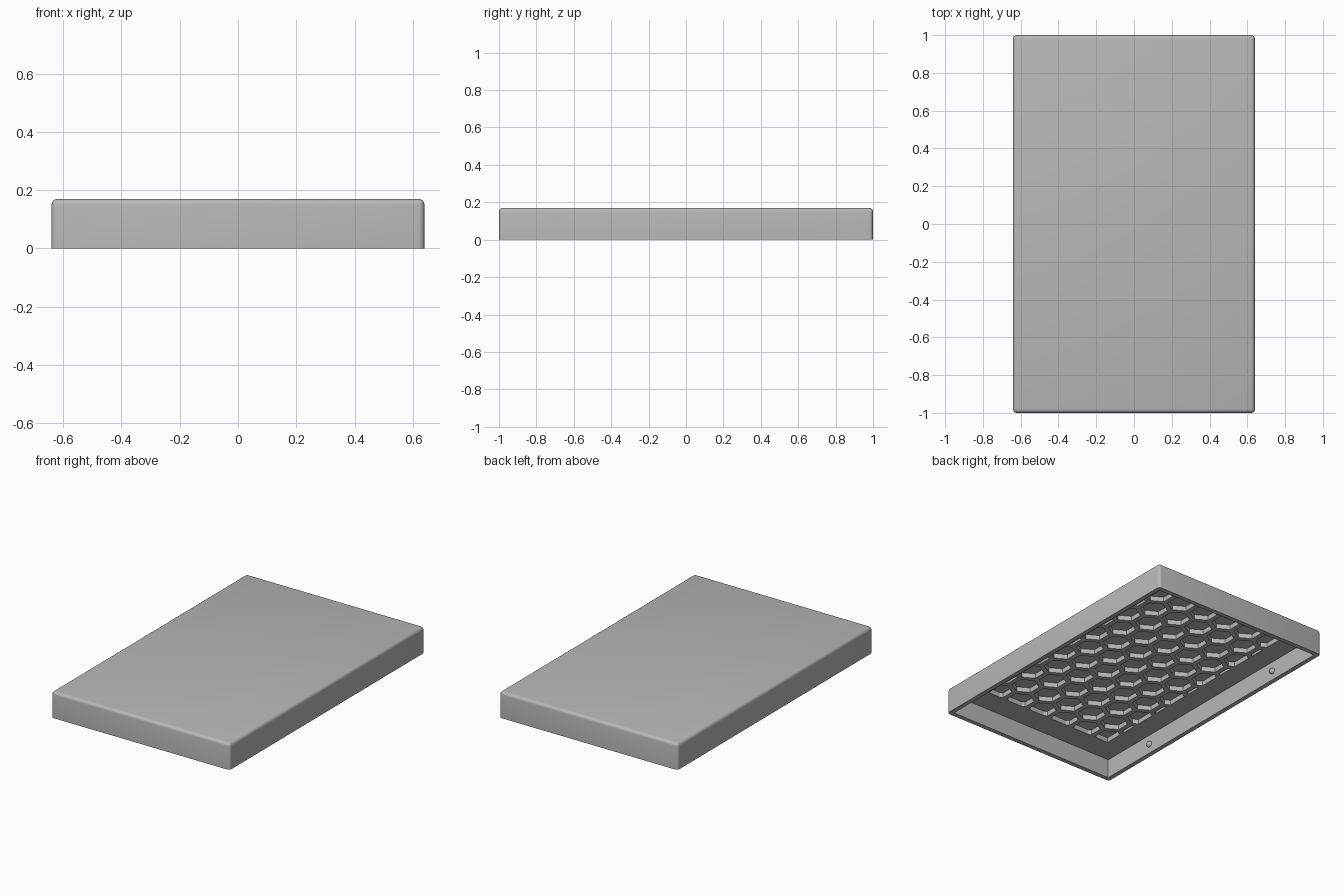
import bpy, bmesh, math
from mathutils import Matrix, Vector

old = bpy.data.objects.get("Cube")
if old:
    bpy.data.objects.remove(old, do_unlink=True)

HALF_X, HALF_Y, HEIGHT = 0.64, 1.0, 0.17
WALL, CEILING = 0.03, 0.124
FIELD_X, FIELD_Y = 0.47, 0.81       # extent of the honeycomb
PITCH, HEX_R, POCKET_TOP = 0.175, 0.083, 0.155

grey = bpy.data.materials.new("plain_grey")
grey.use_nodes = True
colour = (0.48, 0.48, 0.48, 1)
grey.diffuse_color = colour
grey.node_tree.nodes["Principled BSDF"].inputs["Base Color"].default_value = colour


def make_object(name, bm):
    bmesh.ops.recalc_face_normals(bm, faces=bm.faces)
    mesh = bpy.data.meshes.new(name)
    bm.to_mesh(mesh)
    bm.free()
    mesh.materials.append(grey)
    obj = bpy.data.objects.new(name, mesh)
    bpy.context.collection.objects.link(obj)
    return obj


def box(hx, hy, z0, z1):
    bm = bmesh.new()
    bmesh.ops.create_cube(bm, size=1)
    bmesh.ops.scale(bm, vec=(2 * hx, 2 * hy, z1 - z0), verts=bm.verts)
    bmesh.ops.translate(bm, vec=(0, 0, (z0 + z1) / 2), verts=bm.verts)
    return bm


def activate(obj):
    bpy.ops.object.select_all(action='DESELECT')
    obj.select_set(True)
    bpy.context.view_layer.objects.active = obj


def cut(obj, cutter):
    cutter.hide_render = True
    mod = obj.modifiers.new("cut", 'BOOLEAN')
    mod.operation, mod.solver, mod.object = 'DIFFERENCE', 'EXACT', cutter
    activate(obj)
    bpy.ops.object.modifier_apply(modifier=mod.name)
    bpy.data.objects.remove(cutter, do_unlink=True)


# Lid shell: block with rounded top and corners, sharp bottom rim
bm = box(HALF_X, HALF_Y, 0, HEIGHT)
edges = [e for e in bm.edges if max(v.co.z for v in e.verts) > HEIGHT / 2]
bmesh.ops.bevel(bm, geom=edges, offset=0.02, segments=4, profile=0.5, affect='EDGES')
lid = make_object("lid_shell", bm)

# Open cavity underneath
cut(lid, make_object("cavity_cutter", box(HALF_X - WALL, HALF_Y - WALL, -0.1, CEILING)))

# Honeycomb pockets in the ceiling, trimmed to a rectangle
bm = bmesh.new()
row_step = PITCH * math.sqrt(3) / 2
z0 = CEILING - 0.02
for row in range(-6, 7):
    for col in range(-4, 5):
        x = (col + 0.5 * (row % 2)) * PITCH
        y = row * row_step
        if abs(x) > FIELD_X + 0.06 or abs(y) > FIELD_Y + 0.06:
            continue
        place = Matrix.Translation((x, y, (z0 + POCKET_TOP) / 2))
        hexagon = bmesh.ops.create_cone(bm, cap_ends=True, segments=6, radius1=HEX_R,
                                        radius2=HEX_R, depth=POCKET_TOP - z0)["verts"]
        # points face the front and back
        if max(v.co.x for v in hexagon) > HEX_R * 0.95:
            place = place @ Matrix.Rotation(math.pi / 6, 4, 'Z')
        bmesh.ops.transform(bm, matrix=place, verts=hexagon)
for normal, limit in (((1, 0, 0), FIELD_X), ((-1, 0, 0), FIELD_X),
                      ((0, 1, 0), FIELD_Y), ((0, -1, 0), FIELD_Y)):
    bmesh.ops.bisect_plane(bm, geom=bm.verts[:] + bm.edges[:] + bm.faces[:],
                           plane_co=Vector(normal) * limit, plane_no=normal,
                           clear_outer=True)
    bmesh.ops.holes_fill(bm, edges=[e for e in bm.edges if e.is_boundary], sides=0)
cut(lid, make_object("pocket_cutter", bm))
activate(lid)
bpy.ops.object.shade_smooth_by_angle(angle=math.radians(30))

# Small snap bumps on the long inner walls
for side, label in ((1, "left"), (-1, "right")):
    for end, place in ((-1, "front"), (1, "back")):
        bm = bmesh.new()
        bmesh.ops.create_uvsphere(bm, u_segments=20, v_segments=12, radius=0.02)
        bmesh.ops.translate(bm, vec=(side * (HALF_X - WALL), end * 0.58, 0.06), verts=bm.verts)
        bump = make_object(f"snap_bump_{place}_{label}", bm)
        activate(bump)
        bpy.ops.object.shade_smooth_by_angle(angle=math.radians(40))
